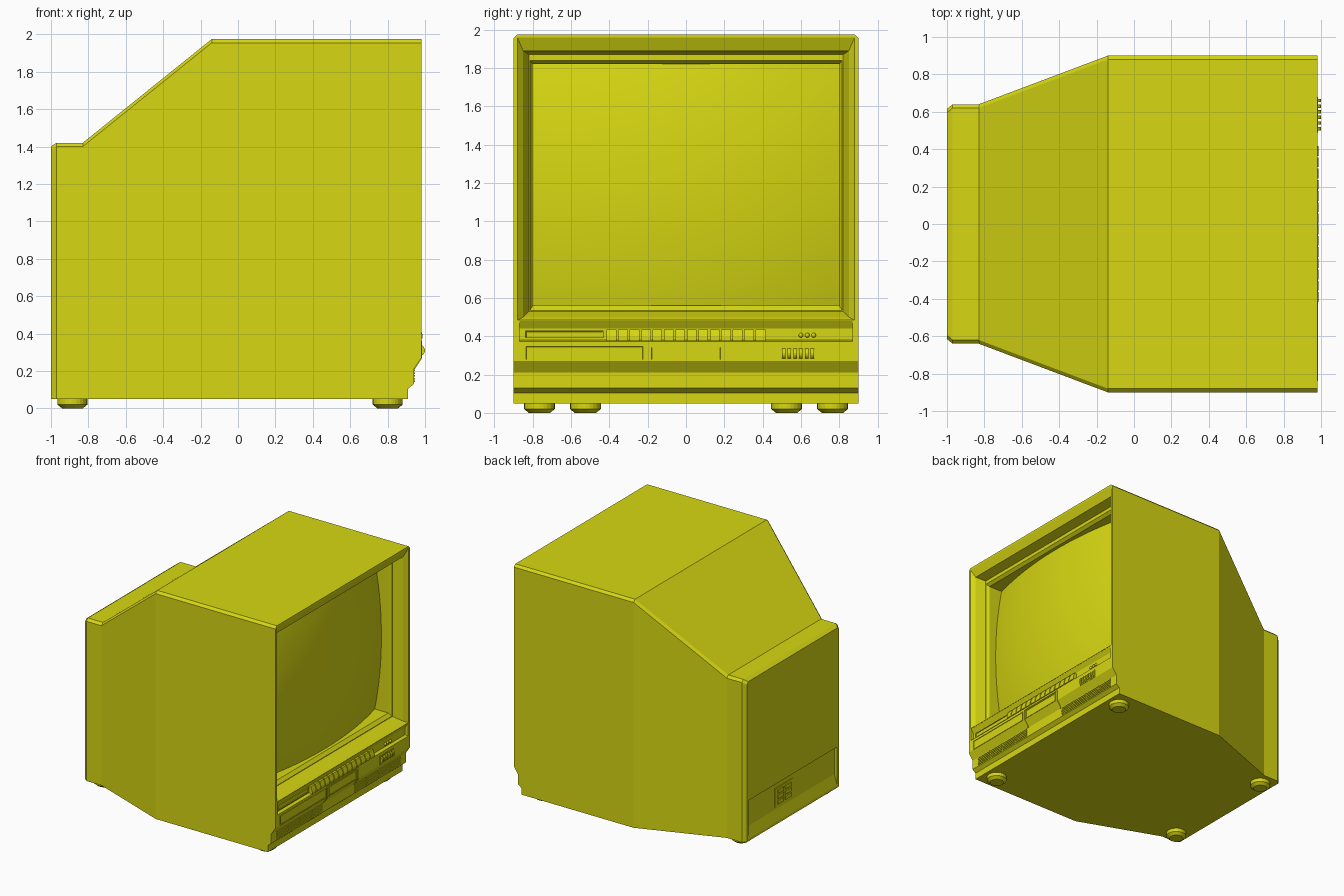
import bpy, bmesh, math

if "Cube" in bpy.data.objects:
    bpy.data.objects.remove(bpy.data.objects["Cube"])

yellow = bpy.data.materials.new("yellow plastic")
yellow.diffuse_color = (0.68, 0.68, 0.006, 1)
yellow.use_nodes = True
yellow.node_tree.nodes["Principled BSDF"].inputs["Base Color"].default_value = yellow.diffuse_color


def finish(name, bm, smooth=False):
    bmesh.ops.remove_doubles(bm, verts=bm.verts[:], dist=1e-5)
    bmesh.ops.recalc_face_normals(bm, faces=bm.faces[:])
    me = bpy.data.meshes.new(name)
    bm.to_mesh(me)
    bm.free()
    me.materials.append(yellow)
    for p in me.polygons:
        p.use_smooth = smooth
    ob = bpy.data.objects.new(name, me)
    bpy.context.collection.objects.link(ob)
    return ob


def section(x, hy, z0, z1, c):
    """Cross-section across x with chamfered upper corners."""
    return [(x, -hy, z0), (x, hy, z0), (x, hy, z1 - c), (x, hy - c, z1),
            (x, -hy + c, z1), (x, -hy, z1 - c)]


def loft(name, sections, caps=True):
    bm = bmesh.new()
    rings = [[bm.verts.new(p) for p in section(*s)] for s in sections]
    for a, b in zip(rings, rings[1:]):
        for i in range(6):
            j = (i + 1) % 6
            bm.faces.new((a[i], a[j], b[j], b[i]))
    if caps:
        bm.faces.new(rings[0])
        bm.faces.new(rings[-1])
    return finish(name, bm)


def prism(name, profile, y0, y1):
    """Extrude an (x, z) profile along y."""
    bm = bmesh.new()
    a = [bm.verts.new((x, y0, z)) for x, z in profile]
    b = [bm.verts.new((x, y1, z)) for x, z in profile]
    bm.faces.new(a)
    bm.faces.new(b)
    for i in range(len(a)):
        j = (i + 1) % len(a)
        bm.faces.new((a[i], a[j], b[j], b[i]))
    return finish(name, bm)


def box(name, x0, x1, y0, y1, z0, z1):
    return prism(name, [(x0, z0), (x1, z0), (x1, z1), (x0, z1)], y0, y1)


def door(name, x, y0, y1, z0, z1):
    """Raised rim with a sunken front plate."""
    bm = bmesh.new()
    bmesh.ops.create_cube(bm, size=1)
    for v in bm.verts:
        v.co = (x - 0.01 if v.co.x < 0 else x + 0.006,
                y0 if v.co.y < 0 else y1, z0 if v.co.z < 0 else z1)
    front = [f for f in bm.faces if f.normal.x > 0.9]
    bmesh.ops.inset_region(bm, faces=front, thickness=0.008)
    bmesh.ops.inset_region(bm, faces=front, thickness=0.002, depth=-0.005)
    return finish(name, bm)


# Cabinet: tapering rear shell with the lower back recessed
cabinet = loft("cabinet", [(-1.0, 0.615, 0.05, 1.40, 0.02), (-0.97, 0.64, 0.05, 1.42, 0.02),
                           (-0.83, 0.64, 0.05, 1.42, 0.02), (-0.14, 0.9, 0.05, 1.975, 0.02),
                           (0.68, 0.9, 0.05, 1.975, 0.02)])
cutter = prism("rear_recess_cutter", [(-1.05, 0.40), (-0.975, 0.39), (-0.975, 0.16), (-1.0, 0.07),
                                      (-1.05, 0.07)], -0.59, 0.59)
cutter.hide_render = True
mod = cabinet.modifiers.new("rear recess", 'BOOLEAN')
mod.operation = 'DIFFERENCE'
mod.object = cutter
bpy.context.view_layer.objects.active = cabinet
bpy.ops.object.modifier_apply(modifier=mod.name)
bpy.data.objects.remove(cutter)

# Stepped screen surround
loft("screen_surround", [(0.68, 0.9, 0.48, 1.975, 0.02), (0.98, 0.9, 0.48, 1.975, 0.02),
                         (0.98, 0.88, 0.485, 1.96, 0), (0.95, 0.85, 0.50, 1.89, 0),
                         (0.87, 0.82, 0.53, 1.87, 0), (0.87, 0.815, 0.535, 1.84, 0),
                         (0.845, 0.80, 0.56, 1.82, 0), (0.70, 0.80, 0.56, 1.82, 0)], caps=False)

# Bulging screen
bm = bmesh.new()
bmesh.ops.create_grid(bm, x_segments=28, y_segments=24, size=1)
for v in bm.verts:
    y, z = v.co.x * 0.802, v.co.y * 0.632
    v.co = (0.88 - 3.3 + math.sqrt(3.3 ** 2 - y * y - z * z), y, 1.19 + z)
screen = finish("screen", bm, smooth=True)
if screen.data.polygons[0].normal.x < 0:
    screen.data.flip_normals()

# Lower front control section with side cheeks
prism("control_base", [(0.68, 0.05), (0.91, 0.05), (0.91, 0.105), (0.94, 0.13), (0.94, 0.21),
                       (0.98, 0.27), (0.98, 0.372), (0.955, 0.38), (0.955, 0.44),
                       (0.98, 0.482), (0.68, 0.482)], -0.9, 0.9)
for s in (-1, 1):
    box("side_cheek", 0.9, 0.98, min(s * 0.87, s * 0.9), max(s * 0.87, s * 0.9), 0.36, 0.485)

# Doors and divider strips
door("upper_slot", 0.957, -0.84, -0.43, 0.39, 0.43)
door("left_door", 0.978, -0.84, -0.22, 0.272, 0.352)
door("centre_door", 0.978, -0.185, 0.185, 0.272, 0.348)
for s in (-1, 1):
    prism("door_divider", [(0.93, 0.21), (0.945, 0.21), (0.985, 0.27), (0.985, 0.36), (0.93, 0.36)],
          s * 0.203 - 0.007, s * 0.203 + 0.007)
box("door_top_strip", 0.95, 0.985, -0.21, 0.21, 0.352, 0.362)

# Row of push buttons
for i in range(14):
    y = -0.39 + i * 0.06
    prism("push_button", [(0.94, 0.374), (0.986, 0.374), (0.986, 0.395), (0.972, 0.434), (0.94, 0.434)],
          y - 0.026, y + 0.026)

# Indicator lamps
for y in (0.6, 0.633, 0.666):
    bm = bmesh.new()
    bmesh.ops.create_uvsphere(bm, u_segments=12, v_segments=8, radius=0.012)
    bmesh.ops.translate(bm, verts=bm.verts[:], vec=(0.957, y, 0.405))
    finish("indicator_lamp", bm, smooth=True)

# Thumbwheels
box("thumbwheel_plate", 0.95, 0.983, 0.49, 0.68, 0.275, 0.345)
for i in range(6):
    y = 0.51 + i * 0.03
    wheel = [(0.97 + 0.03 * math.cos(math.tau * k / 16), 0.31 + 0.03 * math.sin(math.tau * k / 16))
             for k in range(16)]
    prism("thumbwheel", wheel, y - 0.009, y + 0.009)

# Speaker grille bars
for s in (-1, 1):
    for col in range(4):
        y = s * (0.29 + col * 0.155)
        for row in range(5):
            z = 0.14 + row * 0.015
            box("grille_bar", 0.93, 0.945, y - 0.073, y + 0.073, z, z + 0.008)

# Rear sockets
for row in range(3):
    for col in range(2):
        y, z = 0.04 + col * 0.1, 0.20 + row * 0.045
        box("rear_socket", -0.988, -0.965, y - 0.04, y + 0.04, z, z + 0.03)
box("rear_socket_plate", -0.98, -0.965, -0.03, 0.21, 0.18, 0.34)

# Feet
for x, hy in ((0.80, 0.765), (-0.885, 0.525)):
    for s in (-1, 1):
        bm = bmesh.new()
        for r1, r2, z0, z1 in ((0.055, 0.08, 0.0, 0.02), (0.08, 0.08, 0.02, 0.052)):
            new = bmesh.ops.create_cone(bm, cap_ends=(z0 == 0.0), segments=24, radius1=r1,
                                        radius2=r2, depth=z1 - z0)["verts"]
            bmesh.ops.translate(bm, verts=new, vec=(x, s * hy, (z0 + z1) / 2))
        inner = [f for f in bm.faces if len(f.verts) > 4 and f.calc_center_median().z > 0.015]
        bmesh.ops.delete(bm, geom=inner, context='FACES_ONLY')
        finish("foot", bm)
